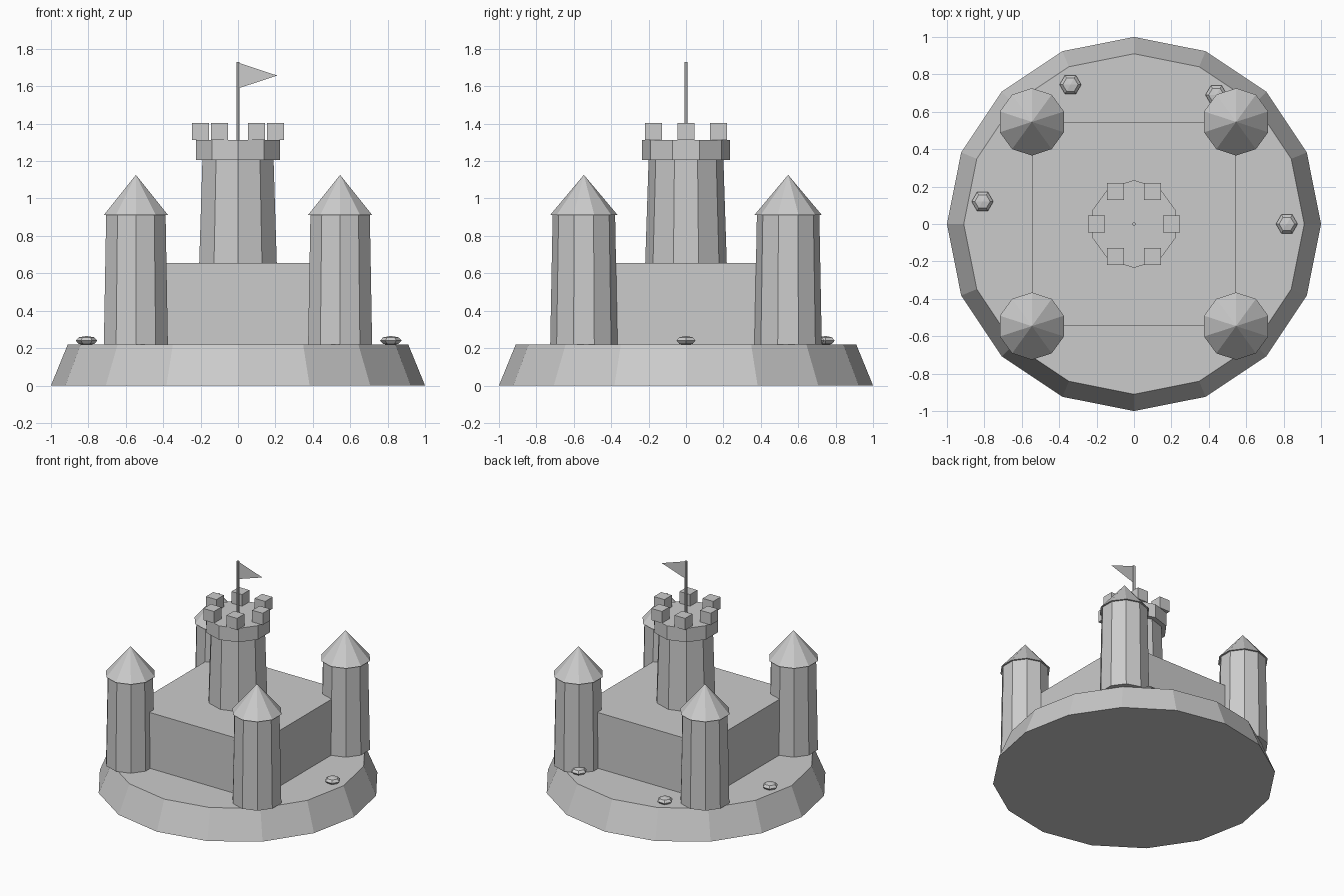
import bpy
import bmesh
from math import sin, cos, pi, radians

cube = bpy.data.objects.get("Cube")
if cube:
    bpy.data.objects.remove(cube, do_unlink=True)

stone = bpy.data.materials.new("pale grey stone")
GREY = (0.6, 0.6, 0.6, 1.0)
stone.use_nodes = True
stone.diffuse_color = GREY
for node in stone.node_tree.nodes:
    if node.type == 'BSDF_PRINCIPLED':
        node.inputs["Base Color"].default_value = GREY


def finish(name, bm, location=(0, 0, 0)):
    mesh = bpy.data.meshes.new(name)
    bm.to_mesh(mesh)
    bm.free()
    mesh.materials.append(stone)
    obj = bpy.data.objects.new(name, mesh)
    obj.location = location
    bpy.context.collection.objects.link(obj)
    return obj


def lathe(name, profile, sides, location=(0, 0, 0), start=pi / 2):
    """Faceted solid from (radius, height) pairs, bottom to top; radius 0 is a point."""
    bm = bmesh.new()
    rings = []
    for r, z in profile:
        count = sides if r > 0 else 1
        angles = [start + 2 * pi * i / sides for i in range(count)]
        rings.append([bm.verts.new((r * cos(a), r * sin(a), z)) for a in angles])
    for low, high in zip(rings, rings[1:]):
        for i in range(sides):
            j = (i + 1) % sides
            if len(low) == 1:
                bm.faces.new((low[0], high[j], high[i]))
            elif len(high) == 1:
                bm.faces.new((low[i], low[j], high[0]))
            else:
                bm.faces.new((low[i], low[j], high[j], high[i]))
    if len(rings[0]) > 1:
        bm.faces.new(rings[0][::-1])
    if len(rings[-1]) > 1:
        bm.faces.new(rings[-1])
    return finish(name, bm, location)


def box(name, size, location):
    bm = bmesh.new()
    bmesh.ops.create_cube(bm, size=1)
    bmesh.ops.scale(bm, vec=size, verts=bm.verts)
    return finish(name, bm, location)


GROUND, ROOF, COLLAR, DECK = 0.22, 0.655, 1.205, 1.313
CORNER = 0.546

# Mound and main block
lathe("base_mound", [(1, 0), (0.91, GROUND)], 16)
box("main_block", (2 * CORNER, 2 * CORNER, ROOF - GROUND),
    (0, 0, (ROOF + GROUND) / 2))

# Corner towers with pointed roofs
for side, sx in (("left", 1), ("right", -1)):
    for end, sy in (("front", -1), ("back", 1)):
        spot = (sx * CORNER, sy * CORNER, 0)
        lathe(f"{end}_{side}_tower", [(0.18, GROUND), (0.167, 0.912)], 10, spot)
        lathe(f"{end}_{side}_roof", [(0.18, 0.912), (0, 1.126)], 10, spot)

# Central keep, collar and battlements
lathe("keep", [(0.218, ROOF), (0.2, COLLAR)], 10)
lathe("keep_collar", [(0.235, COLLAR), (0.235, DECK)], 10)
for i in range(6):
    a = radians(60 * i)
    box(f"merlon_{i + 1}", (0.091, 0.091, 0.091),
        (0.2 * cos(a), 0.2 * sin(a), DECK + 0.0455))

# Flagpole and pennant
lathe("flagpole", [(0.009, DECK), (0.009, 1.73)], 6)
bm = bmesh.new()
bm.faces.new([bm.verts.new(p) for p in
              ((0.005, 0, 1.59), (0.21, 0, 1.657), (0.005, 0, 1.725))])
finish("pennant", bm)

# Pebbles: squashed six-sided spheres
pebble = [(0.058 * sin(pi * k / 4) if 0 < k < 4 else 0, -0.025 * cos(pi * k / 4))
          for k in range(5)]
for i, (x, y) in enumerate(((0.817, 0), (-0.81, 0.12), (-0.34, 0.745), (0.44, 0.69))):
    lathe(f"pebble_{i + 1}", pebble, 6, (x, y, 0.24), start=0)
